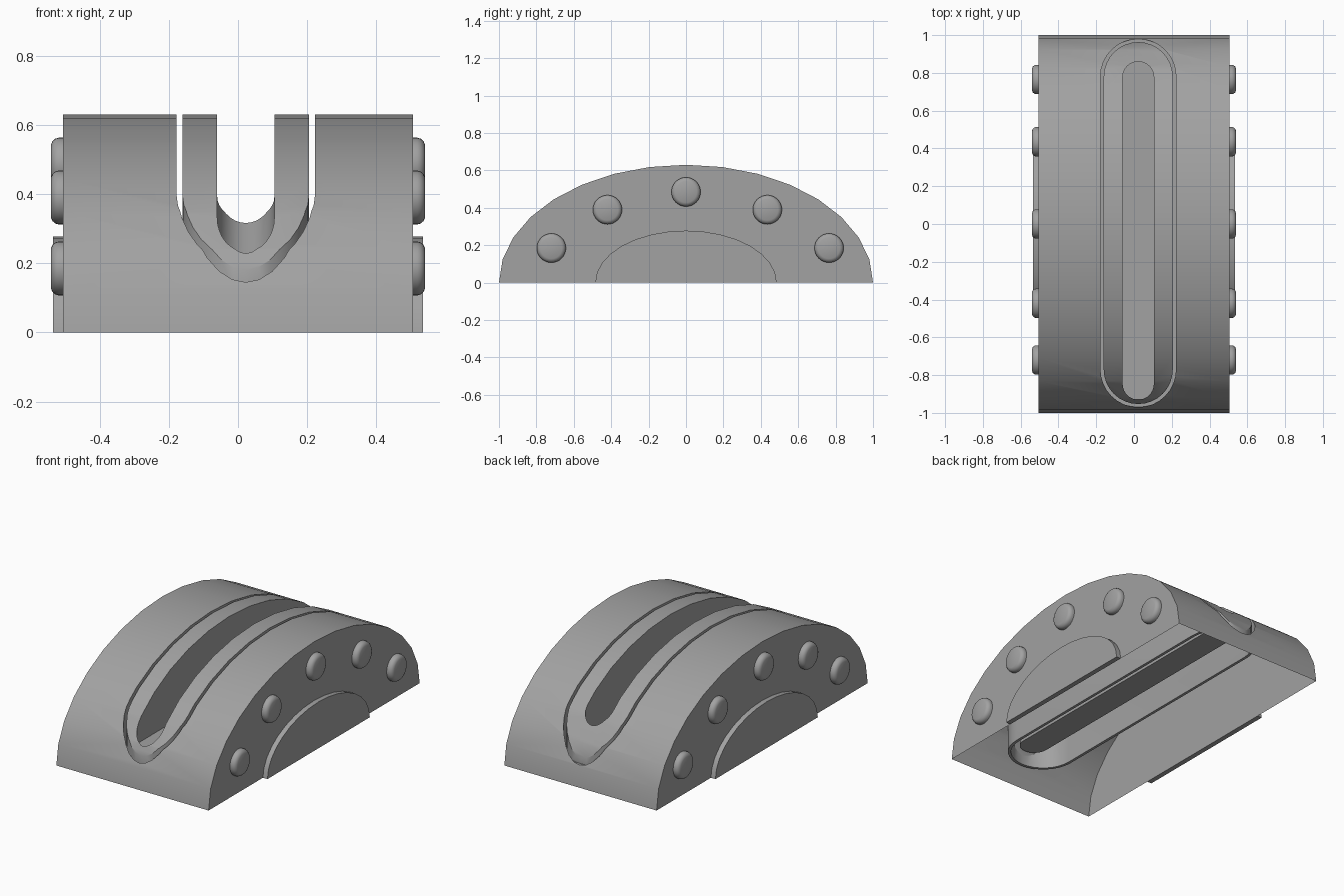
import bpy, bmesh
from math import sin, cos, pi

if "Cube" in bpy.data.objects:
    bpy.data.objects.remove(bpy.data.objects["Cube"], do_unlink=True)

grey = bpy.data.materials.new("plain_grey")
grey.use_nodes = True
COLOUR = (0.36, 0.36, 0.36, 1)
grey.diffuse_color = COLOUR
grey.node_tree.nodes["Principled BSDF"].inputs["Base Color"].default_value = COLOUR


def make_object(name, bm):
    bmesh.ops.recalc_face_normals(bm, faces=bm.faces)
    mesh = bpy.data.meshes.new(name)
    bm.to_mesh(mesh)
    bm.free()
    mesh.materials.append(grey)
    obj = bpy.data.objects.new(name, mesh)
    bpy.context.collection.objects.link(obj)
    return obj


def smooth(obj, angle=0.52):
    bpy.ops.object.select_all(action="DESELECT")
    obj.select_set(True)
    bpy.context.view_layer.objects.active = obj
    bpy.ops.object.shade_smooth_by_angle(angle=angle)


def skin(bm, loops, closed_ring=False):
    """Join matching loops of points with quads."""
    rings = [[bm.verts.new(p) for p in loop] for loop in loops]
    pairs = list(zip(rings, rings[1:]))
    if closed_ring:
        pairs.append((rings[-1], rings[0]))
    n = len(rings[0])
    for a, b in pairs:
        for i in range(n):
            j = (i + 1) % n
            bm.faces.new((a[i], a[j], b[j], b[i]))
    return rings


def half_ellipse(x, ry, rz, steps=16):
    return [(x, ry * cos(pi * i / steps), rz * sin(pi * i / steps))
            for i in range(steps + 1)]


def stadium(r, y0, y1, z, steps=16):
    """Long rounded slot outline, running along y."""
    pts = []
    for yc, start in ((y1, 0), (y0, pi)):
        for i in range(steps + 1):
            a = start + pi * i / steps
            pts.append((SLOT_X + r * cos(a), yc + r * sin(a), z))
    return pts


SLOT_X = 0.0225
HALF_WIDTH = 0.505

# Arched body
bm = bmesh.new()
ends = skin(bm, [half_ellipse(s * HALF_WIDTH, 1, 0.63) for s in (-1, 1)])
for ring in ends:
    bm.faces.new(ring)
body = make_object("arched_body", bm)

# Cutter for the narrow groove
bm = bmesh.new()
skin(bm, [stadium(r, -0.77, 0.78, z) for r, z in
          ((0.2, 0.125), (0.2, 1), (0.183, 1), (0.183, 0.125))], True)
groove = make_object("groove_cutter", bm)

# Cutter for the central slot
bm = bmesh.new()
for ring in skin(bm, [stadium(0.0825, -0.8475, 0.7775, z) for z in (0.2, 1)]):
    bm.faces.new(ring)
slot = make_object("slot_cutter", bm)

for cutter in (groove, slot):
    mod = body.modifiers.new(cutter.name, "BOOLEAN")
    mod.operation = "DIFFERENCE"
    mod.solver = "EXACT"
    mod.object = cutter
    bpy.ops.object.select_all(action="DESELECT")
    body.select_set(True)
    bpy.context.view_layer.objects.active = body
    bpy.ops.object.modifier_apply(modifier=mod.name)
    bpy.data.objects.remove(cutter, do_unlink=True)

# Open the underside so the body is a hollow shell
bm = bmesh.new()
bm.from_mesh(body.data)
bottom = [f for f in bm.faces if all(v.co.z < 0.001 for v in f.verts)]
bmesh.ops.delete(bm, geom=bottom, context="FACES")
bm.to_mesh(body.data)
bm.free()
smooth(body)

# Raised half discs and rivets on both sides
RIVETS = ((-0.72, 0.185), (-0.42, 0.39), (0, 0.485), (0.435, 0.39), (0.765, 0.185))
RIVET_PROFILE = ((0.078, 0), (0.078, 0.013), (0.075, 0.023), (0.068, 0.031),
                 (0.057, 0.036))
for side, label in ((1, "left"), (-1, "right")):
    bm = bmesh.new()
    rings = skin(bm, [half_ellipse(side * x, 0.485, 0.278)
                      for x in (HALF_WIDTH, 0.535)])
    bm.faces.new(rings[1])
    smooth(make_object(label + "_half_disc", bm))

    for k, (y, z) in enumerate(RIVETS):
        bm = bmesh.new()
        rings = skin(bm, [[(side * (HALF_WIDTH + h), y + r * cos(pi * i / 16),
                            z + r * sin(pi * i / 16)) for i in range(32)]
                          for r, h in RIVET_PROFILE])
        bm.faces.new(rings[-1])
        smooth(make_object(f"{label}_rivet_{k + 1}", bm), 0.7)
